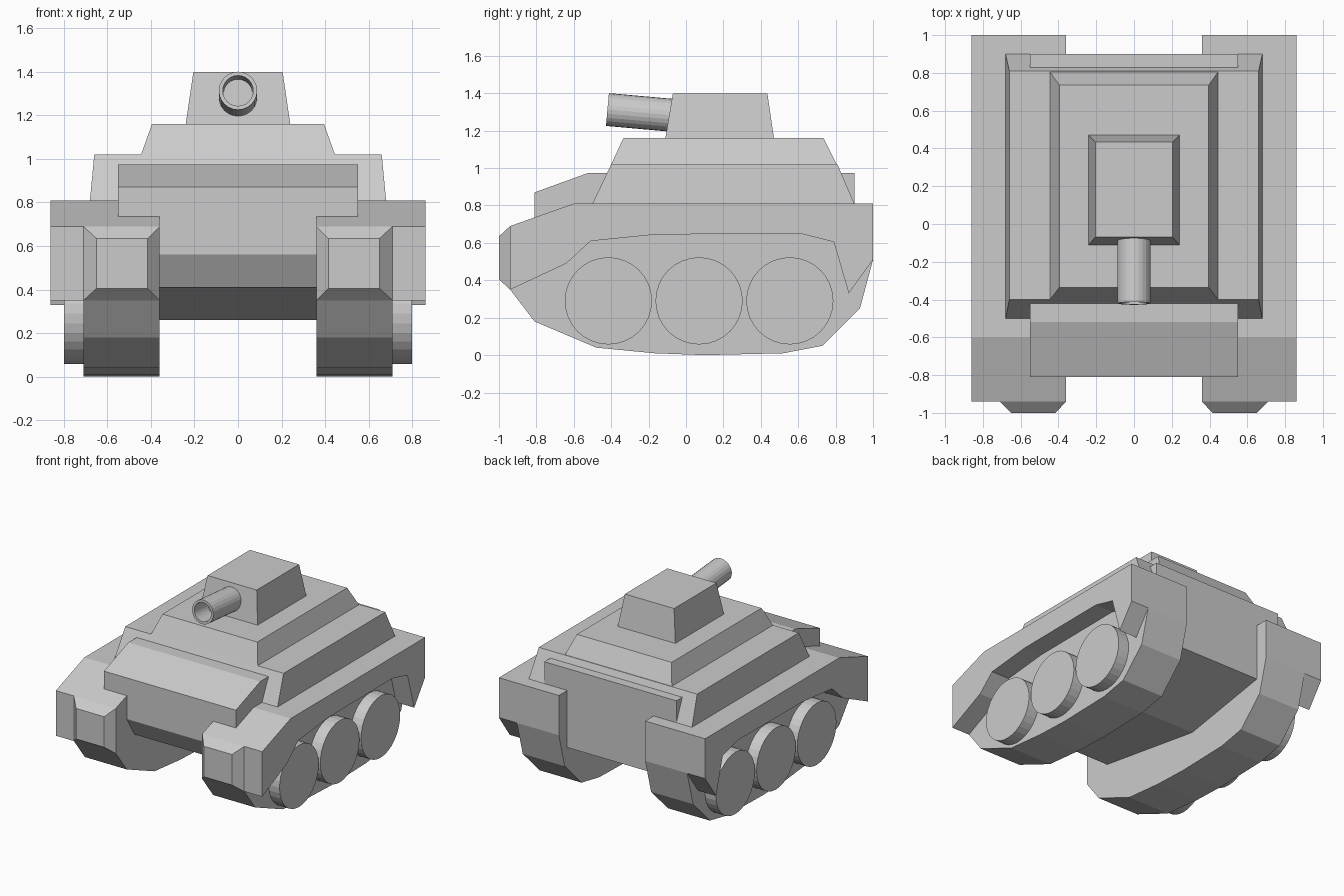
import bpy, bmesh, math
from mathutils import Matrix, Vector

if "Cube" in bpy.data.objects:
    bpy.data.objects.remove(bpy.data.objects["Cube"])


def finish(name, bm, mirror=False):
    bmesh.ops.recalc_face_normals(bm, faces=bm.faces)
    me = bpy.data.meshes.new(name)
    bm.to_mesh(me)
    bm.free()
    ob = bpy.data.objects.new(name, me)
    bpy.context.collection.objects.link(ob)
    if mirror:
        ob.modifiers.new("mirror", 'MIRROR').use_axis[0] = True
    return ob


def loft(name, rings, mirror=False):
    """Closed solid through matching rings of points."""
    bm = bmesh.new()
    rows = [[bm.verts.new(p) for p in r] for r in rings]
    n = len(rows[0])
    for a, b in zip(rows, rows[1:]):
        for i in range(n):
            bm.faces.new((a[i], a[(i + 1) % n], b[(i + 1) % n], b[i]))
    bm.faces.new(rows[0])
    bm.faces.new(rows[-1])
    return finish(name, bm, mirror)


def extrude_x(name, profile, x0, x1, mirror=False):
    return loft(name, [[(x, y, z) for y, z in profile] for x in (x0, x1)], mirror)


def tier(name, *levels):
    """Tapered block; each level is (half width, y min, y max, z)."""
    return loft(name, [[(-w, a, z), (w, a, z), (w, b, z), (-w, b, z)]
                       for w, a, b, z in levels])


# Track units and overhanging fenders
upper = [(-0.94, 0.35), (-0.94, 0.69), (-0.6, 0.81), (1, 0.81), (1, 0.51)]
extrude_x("track", upper + [(0.93, 0.25), (0.73, 0.05), (0.52, 0.01), (0.1, 0.0),
                            (-0.17, 0.01), (-0.48, 0.04), (-0.81, 0.18)],
          0.36, 0.71, True)
extrude_x("fender", upper + [(0.87, 0.33), (0.79, 0.605), (0.61, 0.65), (-0.16, 0.645),
                             (-0.51, 0.61), (-0.64, 0.49)], 0.71, 0.86, True)

# Chamfered block on the front of each track
loft("track_nose", [[(a, y, c), (b, y, c), (b, y, d), (a, y, d)] for a, b, c, d, y in
                    ((0.36, 0.71, 0.35, 0.69, -0.94), (0.415, 0.65, 0.405, 0.635, -1.0))], True)

# Road wheels
for i, y in enumerate((-0.415, 0.07, 0.555)):
    bm = bmesh.new()
    bmesh.ops.create_cone(bm, cap_ends=True, segments=32, radius1=0.233, radius2=0.233,
                          depth=0.1, matrix=Matrix.Translation((0.75, y, 0.29))
                          @ Matrix.Rotation(math.pi / 2, 4, 'Y'))
    finish(f"wheel_{i + 1}", bm, True)

# Hull: narrow belly between the tracks, wider deck above
extrude_x("lower_hull", [(-0.81, 0.735), (-0.81, 0.56), (-0.72, 0.41), (0.2, 0.26),
                         (0.9, 0.38), (0.9, 0.735)], -0.36, 0.36)
extrude_x("upper_hull", [(-0.81, 0.735), (-0.81, 0.87), (-0.52, 0.975), (0.9, 0.975),
                         (0.9, 0.735)], -0.55, 0.55)

# Stepped superstructure and turret
tier("lower_deck", (0.68, -0.5, 0.9, 0.81), (0.66, -0.4, 0.81, 1.02))
tier("upper_deck", (0.445, -0.4, 0.805, 1.02), (0.395, -0.335, 0.735, 1.16))
tier("turret", (0.24, -0.11, 0.47, 1.16), (0.205, -0.07, 0.435, 1.4))

# Hollow gun barrel, tilted slightly upward
muzzle = Matrix.Translation((0, -0.42, 1.313)) @ Vector((0, 0.37, -0.033)).to_track_quat('Z', 'X').to_matrix().to_4x4()
N = 24
loft("barrel", [[muzzle @ Vector((r * math.cos(t), r * math.sin(t), d))
                 for t in (2 * math.pi * k / N for k in range(N))]
                for r, d in ((0.088, 0.42), (0.088, 0), (0.07, 0), (0.067, 0.16))])
